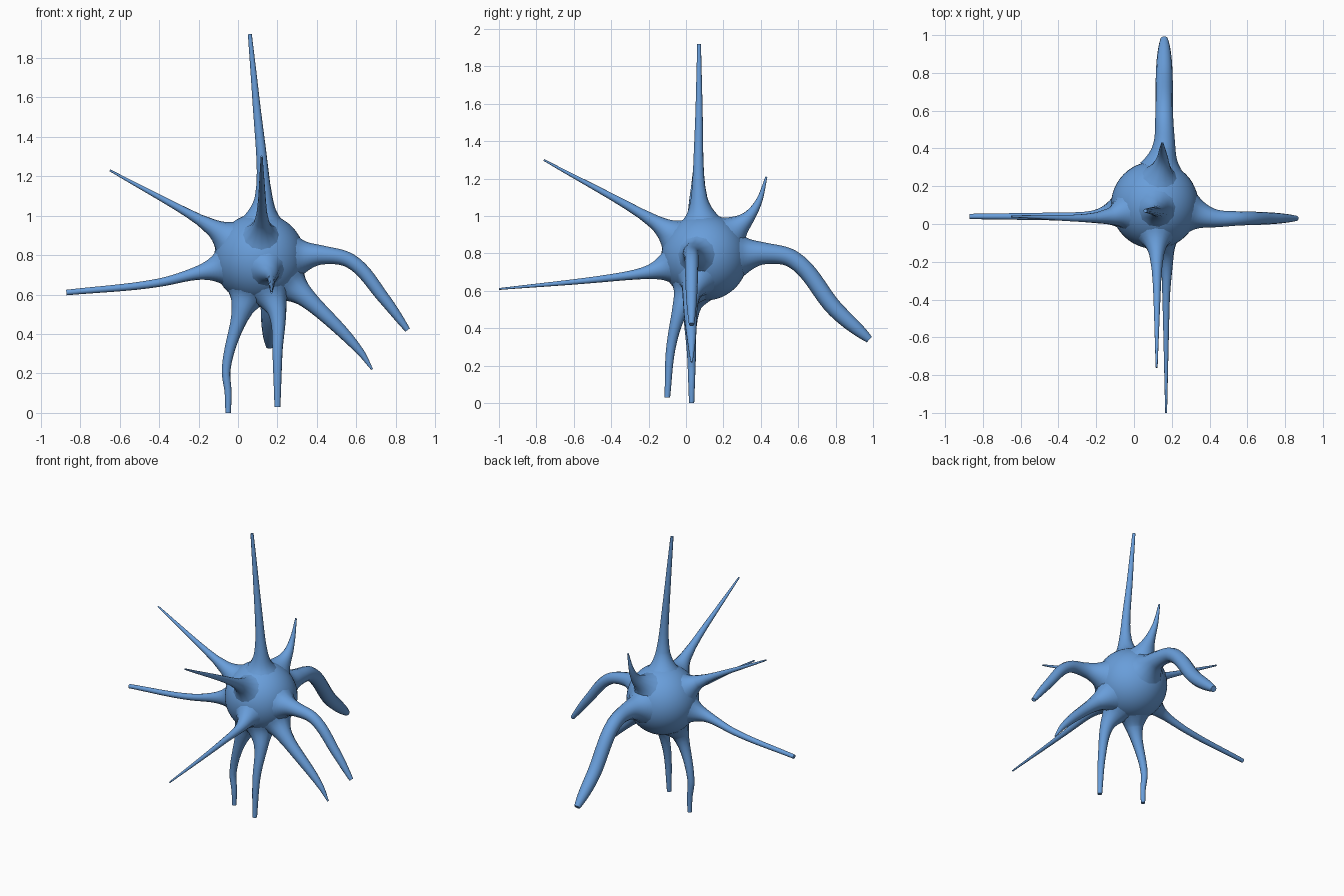
import bpy
import math
from mathutils import Vector
from mathutils.geometry import interpolate_bezier

if "Cube" in bpy.data.objects:
    bpy.data.objects.remove(bpy.data.objects["Cube"], do_unlink=True)

CENTRE = Vector((.11, .1, .78))
RADIUS = .232

blue = bpy.data.materials.new("cell_blue")
blue.use_nodes = True
colour = (.14, .34, .7, 1)
blue.diffuse_color = colour
blue.node_tree.nodes["Principled BSDF"].inputs["Base Color"].default_value = colour


def finish(part, name):
    part.name = name
    part.data.materials.append(blue)
    bpy.ops.object.shade_smooth_by_angle(angle=math.radians(50))


def smooth_path(joints):
    """Rounded path through the joints, with tangents that bisect each bend."""
    chords = [(end - start).normalized() for start, end in zip(joints, joints[1:])]
    bends = [(before + after).normalized() for before, after in zip(chords, chords[1:])]
    tangents = [chords[0]] + bends + [chords[-1]]
    path = [joints[0]]
    for i in range(len(chords)):
        start, end = joints[i], joints[i + 1]
        reach = (end - start).length / 3
        path += interpolate_bezier(start, start + tangents[i] * reach,
                                   end - tangents[i + 1] * reach, end, 9)[1:]
    return path


def arm(name, joints, thickness, tip=.005, bluntness=1):
    """Tapering tube whose flared root grows out of the body."""
    joints = [Vector(joint) for joint in joints]
    outward = (joints[0] - CENTRE).normalized()
    path = smooth_path([CENTRE + outward * RADIUS * .9] + joints)

    # distance travelled along the arm sets its taper and root flare
    travelled = [0]
    for start, end in zip(path, path[1:]):
        travelled.append(travelled[-1] + (end - start).length)

    curve = bpy.data.curves.new(name, "CURVE")
    curve.dimensions = "3D"
    curve.bevel_depth = 1
    curve.bevel_resolution = 4
    curve.use_fill_caps = True
    spline = curve.splines.new("POLY")
    spline.points.add(len(path) - 1)
    for point, position, distance in zip(spline.points, path, travelled):
        along = distance / travelled[-1]
        taper = thickness + (tip - thickness) * along ** bluntness
        flare = .065 * math.exp(-distance / .07)
        point.co = (*position, 1)
        point.radius = taper + flare

    tube = bpy.data.objects.new(name, curve)
    bpy.context.collection.objects.link(tube)
    bpy.ops.object.select_all(action="DESELECT")
    tube.select_set(True)
    bpy.context.view_layer.objects.active = tube
    bpy.ops.object.convert(target="MESH")
    finish(bpy.context.object, name)


def sideways(y, *outline):
    """Joints of an arm that spreads left or right, given as x and z."""
    return [(x, y, z) for x, z in outline]


def lengthwise(x, *outline):
    """Joints of an arm that spreads forward or back, given as y and z."""
    return [(x, y, z) for y, z in outline]


# round body
bpy.ops.mesh.primitive_uv_sphere_add(segments=48, ring_count=24, radius=RADIUS, location=CENTRE)
finish(bpy.context.object, "body")

# upward spikes
arm("top_spike", sideways(.07, (.13, 1.1), (.09, 1.6), (.06, 1.92)), thickness=.034, tip=.01)
arm("back_upper_spike", lengthwise(.15, (.34, 1), (.39, 1.08), (.43, 1.21)), thickness=.03)
arm("right_upper_spike", sideways(.04, (-.13, .94), (-.65, 1.23)), thickness=.027)
arm("front_upper_spike", lengthwise(.12, (-.17, .97), (-.76, 1.3)), thickness=.03)

# level spikes
arm("right_spike", sideways(.04, (-.2, .71), (-.4, .66), (-.87, .61)),
    thickness=.025, tip=.014)
arm("front_spike", lengthwise(.17, (-.2, .7), (-.4, .67), (-1, .61)), thickness=.026)

# drooping arms
arm("left_arm", sideways(.03, (.43, .8), (.57, .77), (.74, .58), (.86, .42)),
    thickness=.036, tip=.014, bluntness=4)
arm("back_arm", lengthwise(.16, (.42, .8), (.57, .77), (.8, .5), (.98, .34)),
    thickness=.046, tip=.02, bluntness=8)
arm("left_lower_arm", sideways(.03, (.35, .58), (.62, .31), (.68, .22)),
    thickness=.037, bluntness=3)

# hanging legs
arm("right_leg", sideways(.03, (.02, .52), (-.06, .22), (-.05, .1), (-.05, 0)),
    thickness=.036, tip=.014)
arm("left_leg", lengthwise(.2, (-.03, .5), (-.08, .3), (-.1, .03)),
    thickness=.036, tip=.015)
